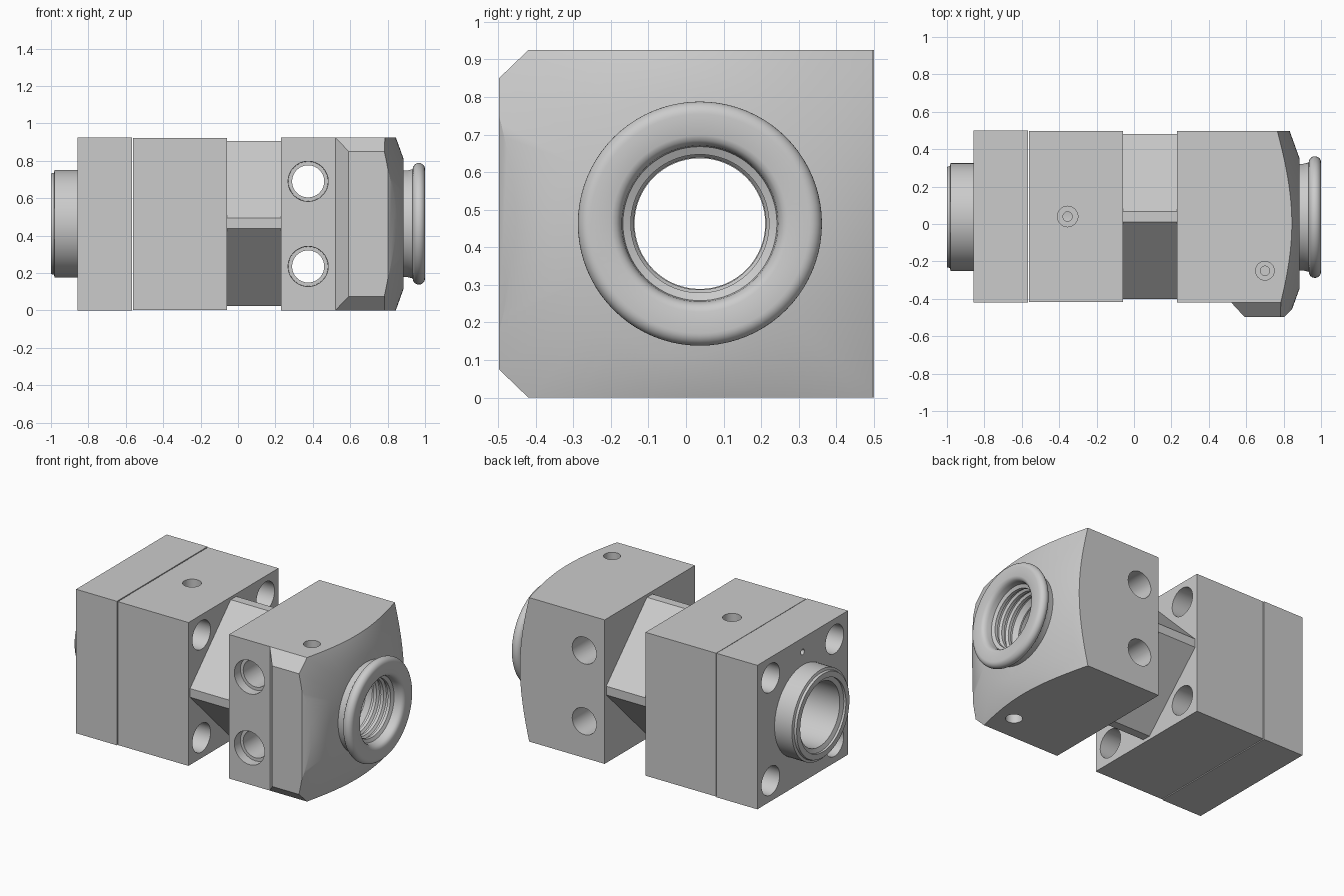
import bpy, bmesh, math
from mathutils import Vector

if "Cube" in bpy.data.objects:
    bpy.data.objects.remove(bpy.data.objects["Cube"])

CY, CZ = 0.037, 0.463   # bore axis


def make(name, bm):
    bmesh.ops.recalc_face_normals(bm, faces=bm.faces)
    me = bpy.data.meshes.new(name)
    bm.to_mesh(me)
    bm.free()
    ob = bpy.data.objects.new(name, me)
    bpy.context.collection.objects.link(ob)
    return ob


def hull(name, pts):
    bm = bmesh.new()
    for p in pts:
        bm.verts.new(p)
    bmesh.ops.convex_hull(bm, input=bm.verts)
    bmesh.ops.dissolve_limit(bm, angle_limit=0.001, verts=bm.verts, edges=bm.edges)
    return make(name, bm)


def box(name, x, y, z):
    return hull(name, [(a, b, c) for a in x for b in y for c in z])


def lathe(name, profile, centre, axis='X', ring=False, n=64):
    """Revolve (position, radius) points; ring=True closes the section, else ends are capped."""
    bm = bmesh.new()
    rows = []
    for p, r in profile:
        row = []
        for i in range(n):
            a = 2 * math.pi * i / n
            u, v = centre[0] + r * math.cos(a), centre[1] + r * math.sin(a)
            row.append(bm.verts.new({'X': (p, u, v), 'Y': (u, p, v), 'Z': (u, v, p)}[axis]))
        rows.append(row)
    for k in range(len(rows) if ring else len(rows) - 1):
        a, b = rows[k], rows[(k + 1) % len(rows)]
        for i in range(n):
            j = (i + 1) % n
            bm.faces.new((a[i], a[j], b[j], b[i]))
    if not ring:
        bm.faces.new(rows[0])
        bm.faces.new(rows[-1])
    return make(name, bm)


def boolean(ob, cutter, op='DIFFERENCE'):
    m = ob.modifiers.new("cut", 'BOOLEAN')
    m.operation, m.solver, m.object = op, 'EXACT', cutter
    bpy.context.view_layer.objects.active = ob
    bpy.ops.object.modifier_apply(modifier=m.name)
    bpy.data.objects.remove(cutter)


def drill(ob, axis, centre, profile, n=32):
    boolean(ob, lathe("cutter", profile, centre, axis, n=n))


def smooth(ob):
    bpy.ops.object.select_all(action='DESELECT')
    ob.select_set(True)
    bpy.context.view_layer.objects.active = ob
    bpy.ops.object.shade_smooth_by_angle(angle=math.radians(28))


# Left block: end plate and body
plate = box("end_plate", (-0.857, -0.567), (-0.42, 0.5), (0, 0.925))
body = box("left_block", (-0.562, -0.06), (-0.417, 0.497), (0.002, 0.923))
for ob, r in ((plate, 0.205), (body, 0.19)):
    drill(ob, 'X', (CY, CZ), [(-1.2, r), (0, r)], 64)
    for sy in (-1, 1):
        for sz in (-1, 1):
            drill(ob, 'X', (0.04 + sy * 0.325, CZ + sz * 0.33), [(-1, 0.092), (0.1, 0.092)])
drill(plate, 'X', (0.04, 0.835), [(-0.9, 0.018), (-0.75, 0.018)])
drill(body, 'Z', (-0.355, 0.04), [(1, 0.055), (0.85, 0.055), (0.85, 0.025), (0.6, 0.025)])

# Left spigot
spigot = lathe("spigot", [(-0.83, 0.288), (-0.98, 0.288), (-0.985, 0.272), (-1.0, 0.268),
                          (-1.0, 0.232), (-0.985, 0.232), (-0.975, 0.205), (-0.83, 0.205)],
               (CY, CZ), ring=True)

# Neck: square bar on its corner with flattened edges
f, w = 0.028, 0.441
section = [(f, w), (w, f), (w, -f), (f, -w), (-f, -w), (-w, -f), (-w, f), (-f, w)]
neck = hull("neck", [(x, 0.04 + a, 0.465 + b) for x in (-0.075, 0.245) for a, b in section])
drill(neck, 'X', (CY, CZ), [(-0.3, 0.174), (0.4, 0.174)], 64)

# Right block with raised front pad, turned conical end and chamfer
head = box("right_block", (0.23, 0.95), (-0.42, 0.497), (0, 0.925))
pad = hull("pad", [(x, -0.3, z) for x in (0.52, 0.95) for z in (0, 0.925)]
           + [(x, -0.42, z) for x in (0.52, 0.95) for z in (0, 0.925)]
           + [(x, -0.498, z) for x in (0.592, 0.95) for z in (0.075, 0.85)])
boolean(head, pad, 'UNION')
cone = lathe("cone", [(0.1, 0.9), (0.686, 0.9), (0.885, 0.348)], (0.003, CZ), n=128)
boolean(head, cone, 'INTERSECT')
boolean(head, hull("cutter", [(x, y, z) for x, y in ((0.75, -0.55), (0.95, -0.35), (0.95, -0.55))
                              for z in (-0.1, 1.1)]))
drill(head, 'X', (CY, CZ), [(0, 0.176), (0.7, 0.176), (0.7, 0.21), (1.1, 0.21)], 64)
for z in (0.235, 0.69):
    drill(head, 'Y', (0.375, z), [(-0.6, 0.112), (-0.36, 0.106), (-0.36, 0.086), (0.6, 0.086)])
for s in (-1, 1):
    drill(head, 'Z', (0.70, -0.25), [(CZ + s * d, r) for d, r in
                                     ((0.6, 0.05), (0.40, 0.05), (0.40, 0.025), (0.3, 0.025))])

# Flanged mouth: rounded collar outside, stepped rings inside
arc = [(0.967 + 0.033 * math.cos(t), 0.292 + 0.033 * math.sin(t))
       for t in (math.pi * k / 14 for k in range(15))]
outer = [(0.82, 0.285), (0.905, 0.285), (0.925, 0.290)] + arc[::-1]
inner = [(1.0, 0.235), (0.995, 0.222), (0.985, 0.213), (0.97, 0.208), (0.94, 0.205)]
for x in (0.91, 0.86, 0.81):
    inner += [(x + 0.02, 0.184), (x, 0.184), (x, 0.198), (x - 0.02, 0.198)]
inner += [(0.76, 0.176), (0.75, 0.176), (0.75, 0.225), (0.82, 0.225)]
flange = lathe("mouth_flange", outer + inner, (CY, CZ), ring=True, n=80)

for ob in (plate, body, spigot, neck, head, flange):
    smooth(ob)
# Keep the cone facets blended but the block edges crisp
bpy.ops.object.select_all(action='DESELECT')
